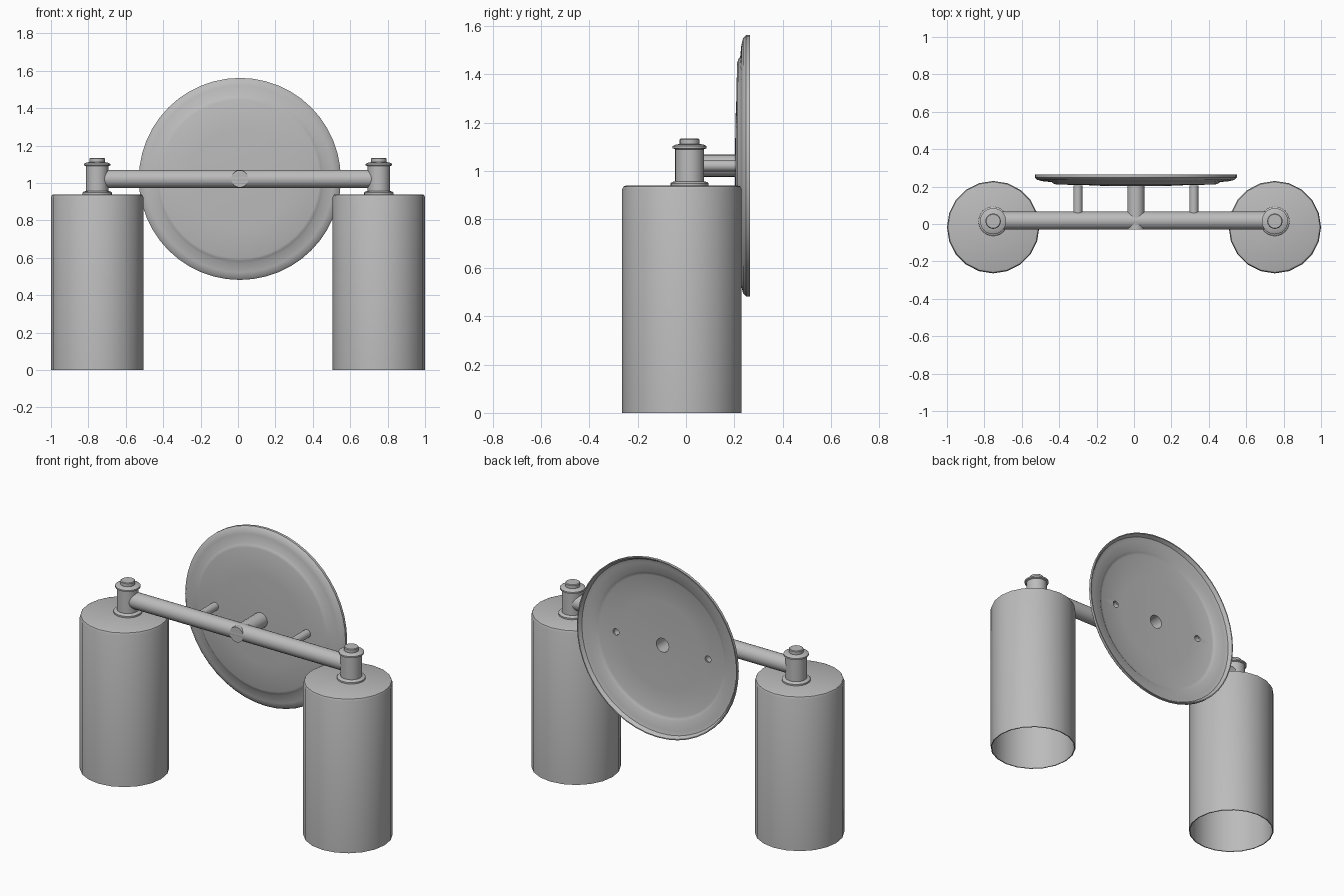
import bpy
import bmesh
from math import cos, sin, tau, radians

default = bpy.data.objects.get("Cube")
if default:
    bpy.data.objects.remove(default, do_unlink=True)

metal = bpy.data.materials.new("brushed grey metal")
grey = (0.5, 0.5, 0.5, 1)
metal.use_nodes = True
metal.diffuse_color = grey
metal.node_tree.nodes["Principled BSDF"].inputs["Base Color"].default_value = grey


def lathe(name, profile, centre, axis="Z", sides=32):
    """Revolve (radius, height) points about an axis through centre."""
    bm = bmesh.new()
    rings = []
    for r, h in profile:
        ring = []
        for i in range(sides if r > 0 else 1):
            a = tau * i / sides
            u, v = r * cos(a), r * sin(a)
            p = {"X": (h, u, v), "Y": (u, h, v), "Z": (u, v, h)}[axis]
            ring.append(bm.verts.new([p[k] + centre[k] for k in range(3)]))
        rings.append(ring)
    for lower, upper in zip(rings, rings[1:]):
        for i in range(sides):
            corners = [lower[i % len(lower)], lower[(i + 1) % len(lower)],
                       upper[(i + 1) % len(upper)], upper[i % len(upper)]]
            bm.faces.new(list(dict.fromkeys(corners)))
    bmesh.ops.recalc_face_normals(bm, faces=bm.faces[:])
    mesh = bpy.data.meshes.new(name)
    bm.to_mesh(mesh)
    bm.free()
    mesh.materials.append(metal)
    obj = bpy.data.objects.new(name, mesh)
    bpy.context.collection.objects.link(obj)
    return obj


def activate(obj):
    bpy.ops.object.select_all(action="DESELECT")
    obj.select_set(True)
    bpy.context.view_layer.objects.active = obj


BAR_Z = 1.022
BAR_Y = 0.018
PLATE_X = 0.01
parts = []

# Shades and their sockets, one at each end of the bar
shade_profile = [(0, 0.94), (0.232, 0.94), (0.242, 0.936), (0.247, 0.924),
                 (0.247, 0), (0.241, 0), (0.241, 0.922), (0.23, 0.932), (0, 0.932)]
socket_profile = [(0, 0.935), (0.079, 0.935), (0.079, 0.949), (0.072, 0.955),
                  (0.06, 0.957), (0.06, 1.09), (0.07, 1.094), (0.07, 1.103),
                  (0.058, 1.109), (0.041, 1.112), (0.041, 1.13), (0.037, 1.134),
                  (0, 1.134)]
for side, x in (("right", -0.753), ("left", 0.753)):
    parts.append(lathe(side + "_shade", shade_profile, (x, -0.017, 0), sides=20))
    parts.append(lathe(side + "_socket", socket_profile, (x, 0.015, 0), sides=24))

# Horizontal bar
parts.append(lathe("cross_bar", [(0, -0.735), (0.048, -0.735), (0.048, 0.735), (0, 0.735)],
                   (0, BAR_Y, BAR_Z), "X", 24))

# Pressed wall plate, a thin dished shell
plate_back = [(0, 0.211), (0.18, 0.212), (0.27, 0.216), (0.418, 0.219),
              (0.432, 0.224), (0.443, 0.232), (0.498, 0.237), (0.521, 0.244),
              (0.534, 0.265)]
plate_front = [(0.54, 0.265), (0.54, 0.249), (0.527, 0.236), (0.5, 0.229),
               (0.45, 0.224), (0.44, 0.216), (0.425, 0.211), (0.27, 0.208),
               (0.18, 0.204), (0, 0.203)]
plate = lathe("wall_plate", plate_back + plate_front, (PLATE_X, 0, BAR_Z), "Y", 48)
parts.append(plate)

# Hollow posts opening through the back of the plate
for name, dx, r, front in (("centre_post", 0, 0.046, -0.029),
                           ("right_post", -0.31, 0.024, 0.05),
                           ("left_post", 0.31, 0.024, 0.05)):
    centre = (PLATE_X + dx, 0, BAR_Z)
    inner = r - 0.004
    tube = [(0, front), (r, front), (r, 0.207), (inner, 0.207),
            (inner, front + 0.02), (0, front + 0.02)]
    parts.append(lathe(name, tube, centre, "Y", 20))
    cutter = lathe(name + "_cutter", [(0, 0.15), (inner, 0.15), (inner, 0.3), (0, 0.3)],
                   centre, "Y", 20)
    cutter.hide_render = True
    cut = plate.modifiers.new("hole", "BOOLEAN")
    cut.operation = "DIFFERENCE"
    cut.solver = "EXACT"
    cut.object = cutter
    activate(plate)
    bpy.ops.object.modifier_apply(modifier=cut.name)
    bpy.data.objects.remove(cutter, do_unlink=True)

# Smooth shading with crisp rims
for part in parts:
    activate(part)
    bpy.ops.object.shade_smooth_by_angle(angle=radians(35))
